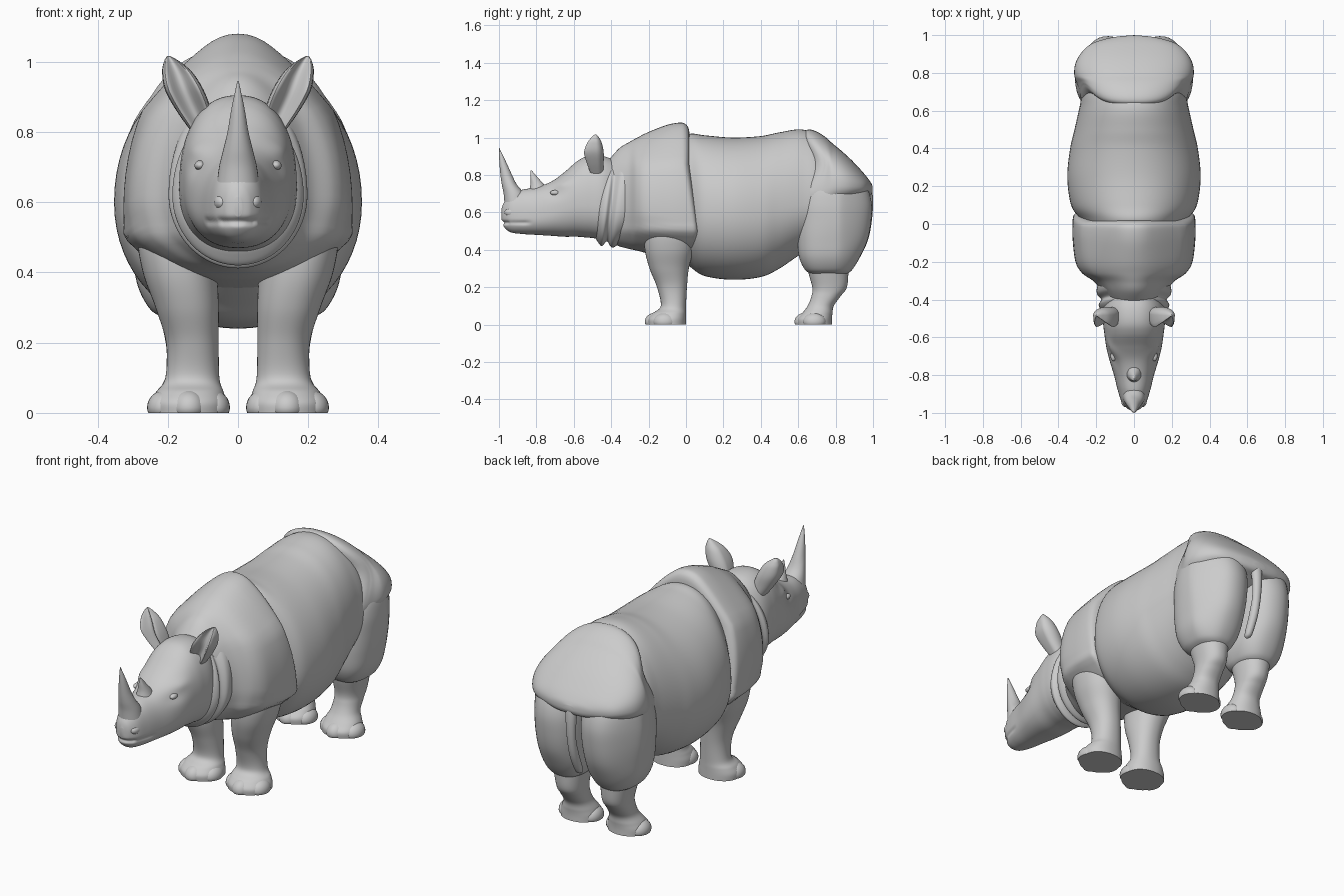
import bpy, bmesh, math
from mathutils import Vector, Matrix


def clamp(v):
    return max(0.0, min(1.0, v))


def bump(v, centre, width):
    return math.exp(-((v - centre) / width) ** 2)


def spline(rows, steps):
    # Catmull-Rom resampling of the key sections
    out = []
    for i in range(len(rows) - 1):
        p0, p1 = rows[max(i - 1, 0)], rows[i]
        p2, p3 = rows[i + 1], rows[min(i + 2, len(rows) - 1)]
        for s in range(steps):
            t = s / steps
            out.append([0.5 * (2 * b + (c - a) * t + (2 * a - 5 * b + 4 * c - d) * t * t
                               + (3 * b - a - 3 * c + d) * t ** 3)
                        for a, b, c, d in zip(p0, p1, p2, p3)])
    out.append(list(rows[-1]))
    return out


def finish(name, bm, mirror):
    bmesh.ops.recalc_face_normals(bm, faces=bm.faces)
    me = bpy.data.meshes.new(name)
    bm.to_mesh(me)
    bm.free()
    ob = bpy.data.objects.new(name, me)
    bpy.context.collection.objects.link(ob)
    if mirror:
        ob.modifiers.new("Mirror", 'MIRROR').use_clip = False
    return ob


def loft(name, axis, rows, p=1.0, sides=64, steps=7, warp=None, mirror=False, cup=False):
    # each row: position along axis, low, widest level, high, half width, centre x
    rows = [tuple(r) + (0.0,) * (6 - len(r)) for r in rows]
    bm = bmesh.new()
    rings = []
    for t, lo, mid, hi, w, cx in spline(rows, steps):
        ring = []
        for k in range(sides):
            a = 2 * math.pi * k / sides
            c, s = math.cos(a), math.sin(a)
            c = math.copysign(abs(c) ** p, c)
            s = math.copysign(abs(s) ** p, s)
            if cup and s < 0:
                s = 2.6 * s * (1 - 0.85 * s * s)
            v = mid + s * ((hi - mid) if s > 0 else (mid - lo))
            co = Vector((cx + w * c, t, v) if axis == 'y' else (cx + w * c, v, t))
            if warp:
                co = warp(co)
            ring.append(bm.verts.new(co))
        rings.append(ring)
    for r, q in zip(rings, rings[1:]):
        for k in range(sides):
            n = (k + 1) % sides
            bm.faces.new((r[k], r[n], q[n], q[k]))
    bm.faces.new(rings[0])
    bm.faces.new(rings[-1])
    return finish(name, bm, mirror)


def blobs(name, items, tilt=0.0):
    # mirrored ellipsoids, flattened where they reach the ground
    bm = bmesh.new()
    for pos, size in items:
        m = Matrix.Translation(pos) @ Matrix.Rotation(tilt, 4, 'X') @ Matrix.Diagonal((*size, 1))
        bmesh.ops.create_uvsphere(bm, u_segments=24, v_segments=16, radius=1, matrix=m)
    for v in bm.verts:
        v.co.z = max(v.co.z, 0.0)
    return finish(name, bm, True)


# barrel of the body
loft("torso", 'y', [
    (-.05, .36, .60, .98, .24), (.02, .31, .60, 1.02, .28), (.10, .26, .60, 1.012, .333),
    (.25, .24, .60, 1.0, .353), (.40, .255, .60, 1.008, .338), (.50, .30, .62, 1.028, .315),
    (.62, .38, .64, 1.043, .288), (.72, .42, .66, 1.0, .265), (.82, .46, .66, .88, .18)], p=.97)


# shoulder plate with narrow hump, slanted rear edge and a draped lower fold
def shoulder_warp(co):
    co.x *= 1 - .25 * clamp((co.z - .86) / .18)
    co.x *= 1 + .05 * bump(co.z, .50, .03) * clamp((co.y + .42) / .1)
    co.y += .055 * clamp((.85 - co.z) / .35) * clamp((co.y + .2) / .2)
    return co


loft("shoulder_plate", 'y', [
    (-.43, .45, .62, .86, .13), (-.36, .42, .62, .94, .17), (-.305, .405, .62, .975, .212),
    (-.26, .395, .62, 1.0, .275), (-.20, .38, .60, 1.03, .31), (-.10, .36, .58, 1.068, .325),
    (-.03, .35, .58, 1.08, .325), (.0, .36, .58, 1.07, .316), (.015, .40, .60, 1.045, .285),
    (.02, .45, .60, 1.0, .24)], p=.97, warp=shoulder_warp)


# neck folds
def neck_warp(co):
    co.y += .12 * (co.z - .55)
    return co


loft("neck_folds", 'y', [
    (-.49, .49, .64, .82, .14), (-.465, .45, .62, .85, .172), (-.435, .42, .62, .87, .187),
    (-.41, .445, .62, .885, .172), (-.38, .412, .62, .915, .195), (-.345, .43, .62, .935, .196),
    (-.30, .46, .62, .93, .18)], warp=neck_warp)


# pelvis plate
def pelvis_warp(co):
    co.y += .08 * bump(co.z, .86, .12) * clamp((.78 - co.y) / .12)
    return co


loft("pelvis_plate", 'y', [
    (.60, .62, .72, .97, .225), (.615, .58, .72, 1.02, .255), (.65, .54, .72, 1.043, .28),
    (.71, .53, .72, 1.022, .296), (.80, .60, .74, .955, .317), (.88, .64, .74, .885, .297),
    (.95, .675, .735, .81, .232), (.985, .69, .73, .765, .13), (.998, .71, .72, .74, .03)],
    p=.9, warp=pelvis_warp)


# thigh plates, rounded off at the outer rear
def thigh_warp(co):
    if co.y > .8:
        co.y -= .6 * (co.y - .8) * clamp((co.x - .14) / .17) ** 2
    return co


loft("thigh_plate", 'z', [
    (.27, .67, .76, .86, .07, .14), (.295, .635, .76, .89, .105, .145), (.36, .605, .77, .93, .135, .15),
    (.45, .595, .78, .970, .146, .155), (.55, .595, .80, .990, .153, .158), (.65, .605, .80, .993, .154, .158),
    (.74, .64, .80, .965, .142, .155), (.82, .70, .80, .90, .10, .145)], p=.78, mirror=True, warp=thigh_warp)

# legs
loft("front_leg", 'z', [
    (0, -.205, -.09, .0, .108, .14), (.03, -.205, -.09, .0, .108, .14), (.06, -.18, -.08, .0, .096, .137),
    (.10, -.135, -.065, .0, .077, .13), (.20, -.155, -.07, .005, .075, .13),
    (.30, -.195, -.09, .015, .09, .145), (.40, -.22, -.09, .04, .106, .165),
    (.50, -.22, -.09, .05, .11, .175), (.60, -.18, -.09, .02, .08, .18)], p=.92, mirror=True)
loft("rear_leg", 'z', [
    (0, .595, .69, .78, .10, .14), (.03, .595, .69, .78, .10, .14), (.06, .62, .695, .783, .09, .138),
    (.10, .65, .72, .79, .072, .135), (.15, .67, .75, .825, .068, .135), (.20, .675, .765, .86, .071, .135),
    (.30, .65, .76, .87, .087, .14), (.40, .65, .76, .88, .10, .145)], p=.92, mirror=True)

# three toes on each foot
for foot, y in (("front_toes", -.158), ("rear_toes", .642)):
    blobs(foot, [((.14, y, .015), (.05, .062, .05)), ((.068, y + .045, .015), (.045, .062, .048)),
                 ((.212, y + .045, .015), (.047, .062, .048))])

# tail lying in the groove between the thighs
loft("tail", 'z', [
    (.34, .895, .90, .905, .006), (.36, .885, .91, .93, .018), (.45, .92, .947, .972, .022),
    (.55, .95, .972, .993, .023), (.66, .95, .975, 1.0, .028), (.74, .93, .96, .99, .035),
    (.78, .91, .94, .96, .03)], sides=24)


# head with a mouth crease and eye sockets
def head_warp(co):
    co.x *= 1 - .09 * bump(co.z, .545, .010) * clamp((-.82 - co.y) / .04)
    co.y += .012 * bump(co.z, .545, .010) * clamp((-.94 - co.y) / .02)
    co.x *= 1 + .09 * bump(co.y, -.675, .05) * bump(co.z, .755, .025)
    co.x *= 1 - .05 * bump(co.y, -.71, .05) * bump(co.z, .70, .025)
    return co


loft("head", 'y', [
    (-.987, .56, .585, .615, .012), (-.975, .525, .585, .65, .038), (-.94, .495, .58, .695, .066),
    (-.88, .485, .57, .72, .086), (-.80, .48, .58, .735, .106), (-.72, .475, .60, .765, .130),
    (-.65, .47, .63, .815, .147), (-.58, .47, .65, .875, .157), (-.52, .465, .65, .902, .164),
    (-.44, .46, .64, .90, .165), (-.36, .49, .64, .87, .13)], p=.88, sides=96, steps=10, warp=head_warp)

# face details
blobs("eye", [((.108, -.70, .705), (.016, .026, .014))])
blobs("nostril_rim", [((.045, -.93, .60), (.024, .04, .025))])

# horns
loft("front_horn", 'z', [
    (.64, -.97, -.91, -.84, .062), (.70, -.975, -.92, -.865, .054), (.75, -.985, -.94, -.905, .042),
    (.80, -.992, -.96, -.93, .030), (.87, -.998, -.98, -.962, .018), (.945, -1.0, -.999, -.998, .002)],
    sides=32)
loft("rear_horn", 'z', [
    (.71, -.84, -.79, -.72, .045), (.75, -.832, -.80, -.76, .030), (.79, -.832, -.82, -.795, .014),
    (.825, -.832, -.829, -.826, .002)], sides=32)

# cupped ears
loft("ear", 'z', [
    (.79, -.50, -.47, -.44, .035, .09), (.86, -.525, -.475, -.44, .05, .125),
    (.92, -.54, -.48, -.44, .055, .153), (.97, -.525, -.482, -.45, .043, .173),
    (1.0, -.505, -.484, -.465, .023, .188), (1.017, -.488, -.484, -.48, .004, .198)],
    sides=40, mirror=True, cup=True)

# smooth shading
for ob in bpy.context.scene.objects:
    ob.select_set(True)
    bpy.context.view_layer.objects.active = ob
bpy.ops.object.shade_smooth_by_angle(angle=math.radians(45))
